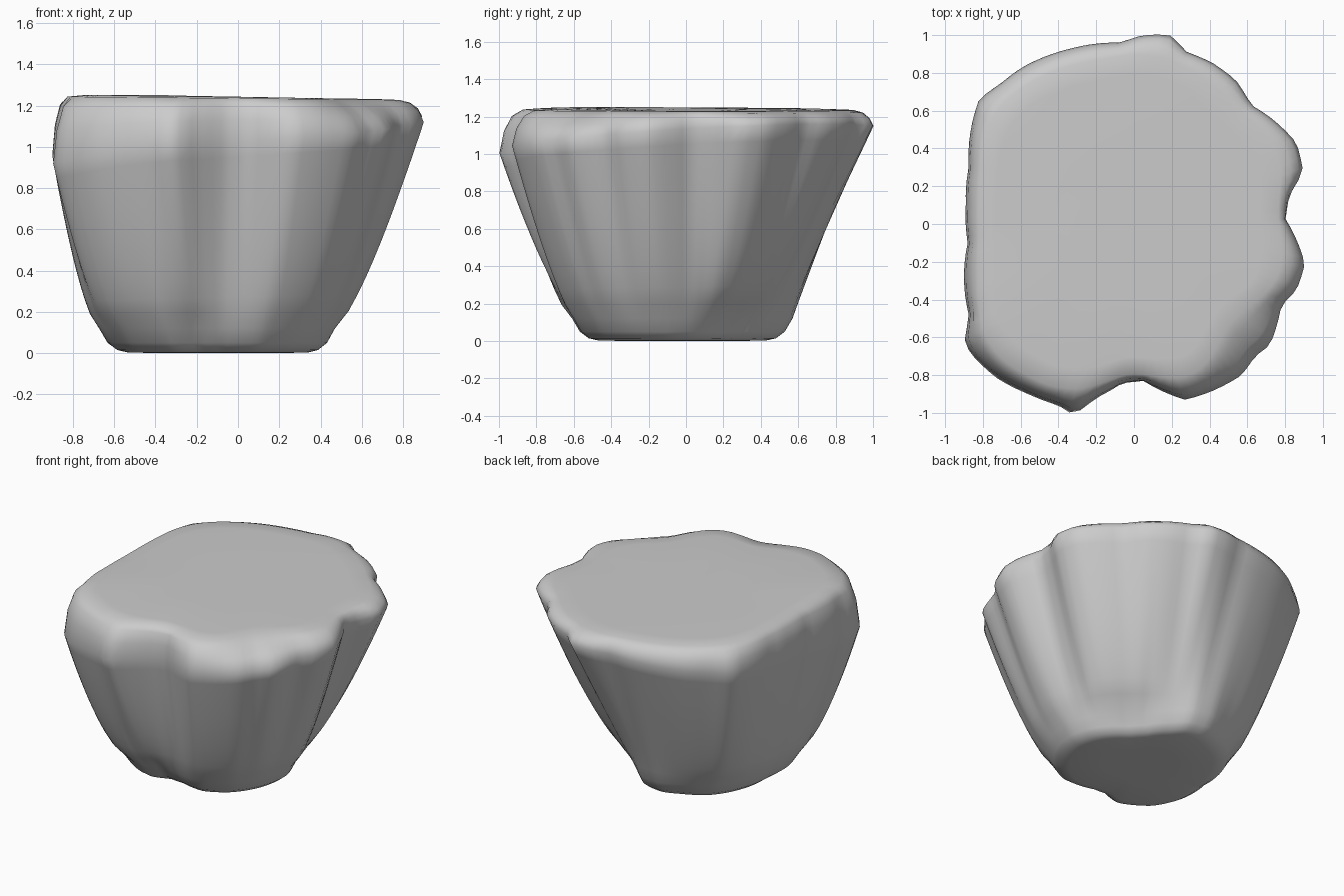
import bpy, bmesh, math

if "Cube" in bpy.data.objects:
    bpy.data.objects.remove(bpy.data.objects["Cube"])

CX, CY = -0.08, -0.02      # axis of the rock
N = 120                    # points around each ring

# widest outline near the top, and outline just above the foot
rim = [(0.905,-0.21),(0.80,0.03),(0.82,0.15),(0.895,0.28),(0.86,0.43),(0.74,0.55),
       (0.62,0.63),(0.54,0.76),(0.42,0.85),(0.28,0.91),(0.19,1.0),(0.05,1.0),
       (-0.07,0.96),(-0.2,0.955),(-0.33,0.93),(-0.59,0.83),(-0.71,0.74),(-0.82,0.66),
       (-0.86,0.52),(-0.875,0.3),(-0.89,0.1),(-0.88,-0.1),
       (-0.90,-0.3),(-0.87,-0.5),(-0.90,-0.6),(-0.87,-0.68),(-0.72,-0.82),(-0.56,-0.9),
       (-0.4,-0.96),(-0.32,-1.01),(-0.2,-0.92),(-0.06,-0.84),(0.05,-0.83),(0.27,-0.93),
       (0.4,-0.89),(0.57,-0.8),(0.64,-0.7),(0.72,-0.64),(0.78,-0.43),(0.86,-0.35)]
foot = [(0.47,-0.1),(0.43,0.04),(0.35,0.15),(0.25,0.23),(0.17,0.32),(0.06,0.46),(-0.03,0.55),
        (-0.17,0.57),(-0.3,0.52),(-0.5,0.4),(-0.62,0.2),(-0.66,-0.05),(-0.66,-0.3),(-0.57,-0.48),
        (-0.35,-0.61),(-0.2,-0.56),(-0.08,-0.57),(0.12,-0.6),(0.3,-0.5),(0.42,-0.33)]


def radii(points):
    """Radius of a closed outline sampled at N even angles."""
    pol = sorted((math.atan2(y - CY, x - CX), math.hypot(x - CX, y - CY)) for x, y in points)
    tau = 2 * math.pi
    pol = [(pol[-1][0] - tau, pol[-1][1])] + pol + [(pol[0][0] + tau, pol[0][1])]
    out = []
    for i in range(N):
        a = -math.pi + tau * i / N
        for (a0, r0), (a1, r1) in zip(pol, pol[1:]):
            if a0 <= a <= a1:
                out.append(r0 + (r1 - r0) * (a - a0) / max(a1 - a0, 1e-6))
                break
    return out


def bell(a, centre, width):
    d = (a - centre + math.pi) % (2 * math.pi) - math.pi
    return math.exp(-(d / width) ** 2)


top_r, foot_r = radii(rim), radii(foot)
# softened rim for the shoulder
soft_r = [sum(top_r[(i + k) % N] for k in range(-4, 5)) / 9 for i in range(N)]
bm = bmesh.new()
rings = []


def add_ring(fn):
    ring = []
    for i in range(N):
        a = -math.pi + 2 * math.pi * i / N
        r, z = fn(i, a)
        x, y = CX + r * math.cos(a), CY + r * math.sin(a)
        z -= 0.01 * x * max(0, z - 0.8) / 0.44       # slight tilt of the top
        ring.append(bm.verts.new((x, y, z)))
    rings.append(ring)


def peak(a):               # height of the widest point, lower at the front left
    return 1.08 + 0.06 * (math.cos(a) + math.sin(a)) - 0.08 * bell(a, -2.55, 0.4)


def corner(a):             # the front right corner leans in at the top
    return 0.13 * bell(a, -0.72, 0.3)


# rounded foot
for s, z in [(0.4, 0.0), (0.76, 0.003), (0.85, 0.015), (0.93, 0.05)]:
    add_ring(lambda i, a: (foot_r[i] * s, z))

# flaring wall
for k in range(13):
    t = k / 12

    def wall(i, a):
        p = (0.75 + 0.3 * max(math.sin(a), 0) ** 4 - 0.1 * max(-math.cos(a), 0)
             - 0.15 * bell(a, 0.8, 0.45))
        r = foot_r[i] + (top_r[i] - foot_r[i]) * t ** p
        return r, 0.12 + (peak(a) - 0.12) * t
    add_ring(wall)

# rounded shoulder and flat top
for s, f, c, m in [(0.985, 0.5, 0.4, 0.2), (0.955, 0.85, 0.9, 0.5), (0.91, 1.0, 1.0, 0.9),
                   (0.8, 1.03, 0.9, 1.0), (0.4, 1.04, 0.4, 1.0)]:
    add_ring(lambda i, a: ((top_r[i] * (1 - m) + soft_r[i] * m) * (s - c * corner(a)),
                           peak(a) + (1.235 - peak(a)) * f))

for lo, hi in zip(rings, rings[1:]):
    for i in range(N):
        j = (i + 1) % N
        bm.faces.new((lo[i], lo[j], hi[j], hi[i]))
bm.faces.new(rings[0][::-1])
bm.faces.new(rings[-1])
for f in bm.faces:
    f.smooth = True

mesh = bpy.data.meshes.new("rock")
bm.to_mesh(mesh)
bm.free()
rock = bpy.data.objects.new("rock", mesh)
bpy.context.collection.objects.link(rock)
